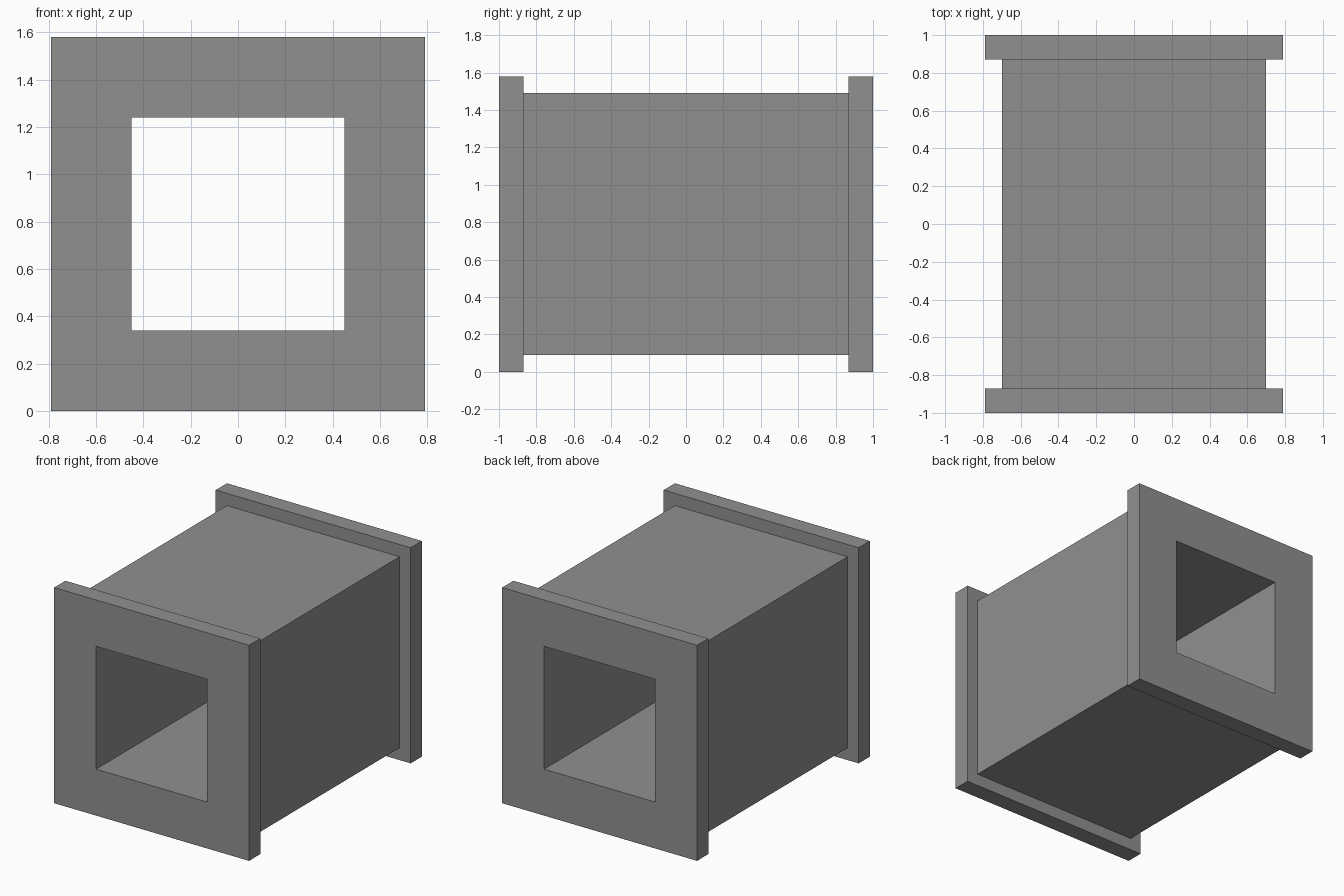
import bpy
import bmesh

if "Cube" in bpy.data.objects:
    bpy.data.objects.remove(bpy.data.objects["Cube"])

CENTRE_Z = 0.79
# Half-profile of the duct wall: (half width, y), from bore to flange to body
half = [(0.45, -1.0), (0.79, -1.0), (0.79, -0.87), (0.70, -0.87)]
profile = half + [(r, -y) for r, y in reversed(half)]

bm = bmesh.new()


def square_ring(r, y):
    return [bm.verts.new((sx * r, y, CENTRE_Z + sz * r))
            for sx, sz in ((-1, -1), (1, -1), (1, 1), (-1, 1))]


# Square duct with a flange at each end, swept around the four sides
rings = [square_ring(r, y) for r, y in profile]
for i, a in enumerate(rings):
    b = rings[(i + 1) % len(rings)]
    for k in range(4):
        n = (k + 1) % 4
        bm.faces.new((a[k], a[n], b[n], b[k]))
bmesh.ops.recalc_face_normals(bm, faces=bm.faces[:])

mesh = bpy.data.meshes.new("flanged_square_duct")
bm.to_mesh(mesh)
bm.free()
duct = bpy.data.objects.new("flanged_square_duct", mesh)
bpy.context.collection.objects.link(duct)

# Dark grey finish
grey = bpy.data.materials.new("dark_grey")
grey.diffuse_color = (0.28, 0.28, 0.28, 1.0)
grey.use_nodes = True
grey.node_tree.nodes["Principled BSDF"].inputs["Base Color"].default_value = grey.diffuse_color
mesh.materials.append(grey)
